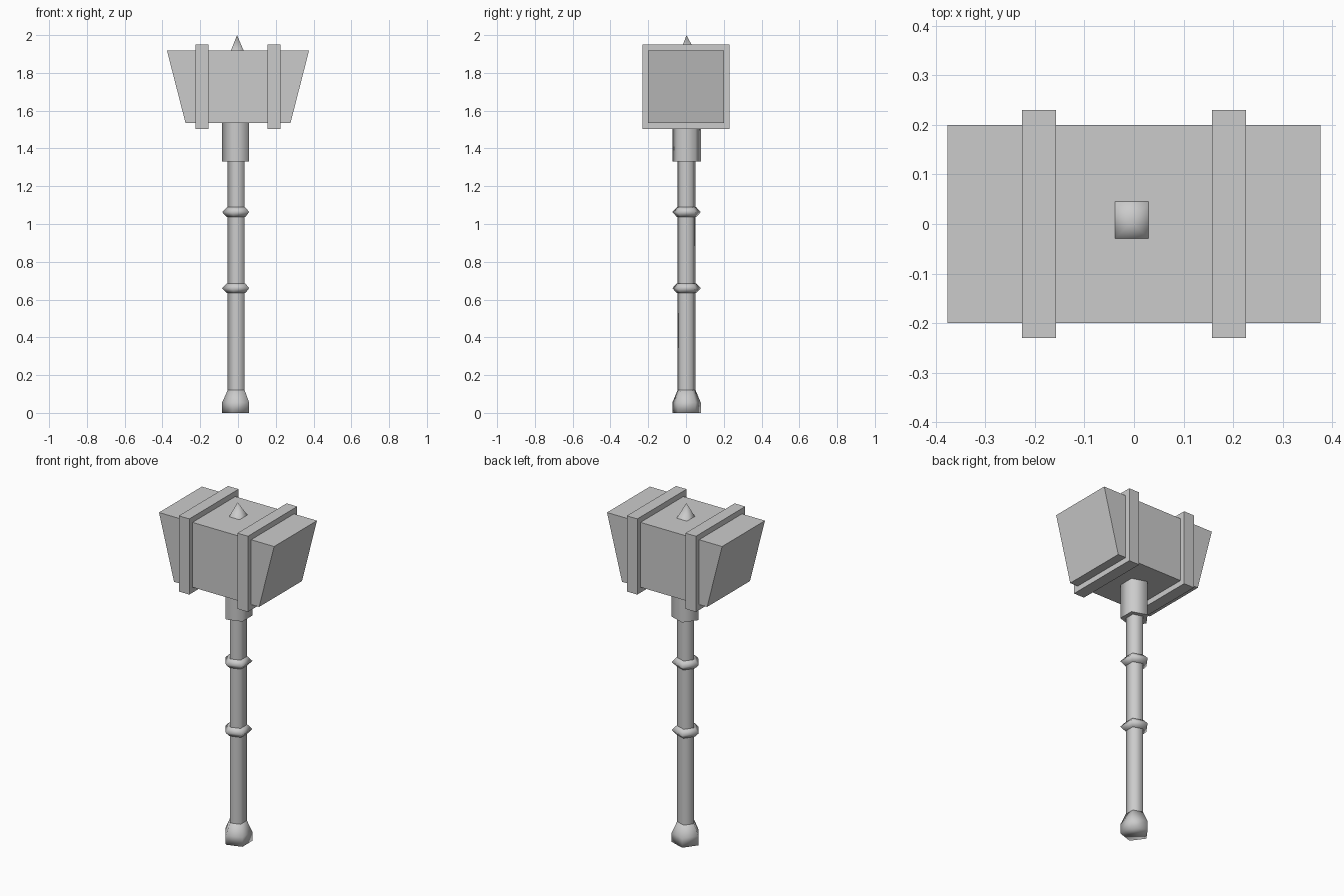
import bpy, bmesh, math

if "Cube" in bpy.data.objects:
    bpy.data.objects.remove(bpy.data.objects["Cube"])

CX, CY = -0.005, 0.003          # axis of the shaft
mat = bpy.data.materials.new("grey")
mat.diffuse_color = (0.6, 0.6, 0.6, 1)
mat.use_nodes = True
mat.node_tree.nodes["Principled BSDF"].inputs["Base Color"].default_value = mat.diffuse_color


def finish(name, bm, smooth=None):
    """Turn a bmesh into a named object, optionally smooth below an angle."""
    bmesh.ops.recalc_face_normals(bm, faces=bm.faces)
    me = bpy.data.meshes.new(name)
    bm.to_mesh(me)
    bm.free()
    me.materials.append(mat)
    ob = bpy.data.objects.new(name, me)
    bpy.context.collection.objects.link(ob)
    if smooth:
        bpy.ops.object.select_all(action='DESELECT')
        bpy.context.view_layer.objects.active = ob
        ob.select_set(True)
        bpy.ops.object.shade_smooth_by_angle(angle=math.radians(smooth))
    return ob


def loft(name, loops, smooth=None):
    """Bridge stacked loops of points and cap both ends."""
    bm = bmesh.new()
    rows = [[bm.verts.new(p) for p in loop] for loop in loops]
    n = len(rows[0])
    for a, b in zip(rows, rows[1:]):
        for i in range(n):
            j = (i + 1) % n
            bm.faces.new((a[i], a[j], b[j], b[i]))
    bm.faces.new(rows[0][::-1])
    bm.faces.new(rows[-1])
    return finish(name, bm, smooth)


def pentagon(r, z):
    return [(CX - r * math.cos(i * math.tau / 5),
             CY - r * math.sin(i * math.tau / 5), z) for i in range(5)]


def turned(name, profile, smooth):
    return loft(name, [pentagon(r, z) for r, z in profile], smooth)


def rect(x0, x1, y0, y1, z):
    return [(x0, y0, z), (x1, y0, z), (x1, y1, z), (x0, y1, z)]


# Shaft, pommel, collar and grip rings, all five-sided
turned("shaft", [(0.05, 0.10), (0.05, 1.36)], 80)
turned("pommel", [(0.079, 0.0), (0.079, 0.055), (0.05, 0.12)], 100)
turned("collar", [(0.079, 1.33), (0.079, 1.56)], 80)
for i, z in enumerate((0.66, 1.063)):
    turned(f"grip_ring_{i + 1}",
           [(0.046, z - 0.027), (0.055, z - 0.025), (0.079, z),
            (0.055, z + 0.025), (0.046, z + 0.027)], 100)

# Hammer head with slanted striking ends
loft("head", [rect(-0.278, 0.278, -0.2, 0.2, 1.535),
              rect(-0.376, 0.376, -0.2, 0.2, 1.918)])

# Bands around the head
for side, name in ((-1, "left_band"), (1, "right_band")):
    x0, x1 = sorted((side * 0.157, side * 0.226))
    loft(name, [rect(x0, x1, -0.23, 0.23, 1.503),
                rect(x0, x1, -0.23, 0.23, 1.95)])

# Small four-sided spike on top
bm = bmesh.new()
base = [bm.verts.new(p) for p in rect(-0.039, 0.031, -0.03, 0.047, 1.915)]
tip = bm.verts.new((CX, CY, 2.0))
bm.faces.new(base[::-1])
for i in range(4):
    bm.faces.new((base[i], base[(i + 1) % 4], tip))
finish("spike", bm, 100)
